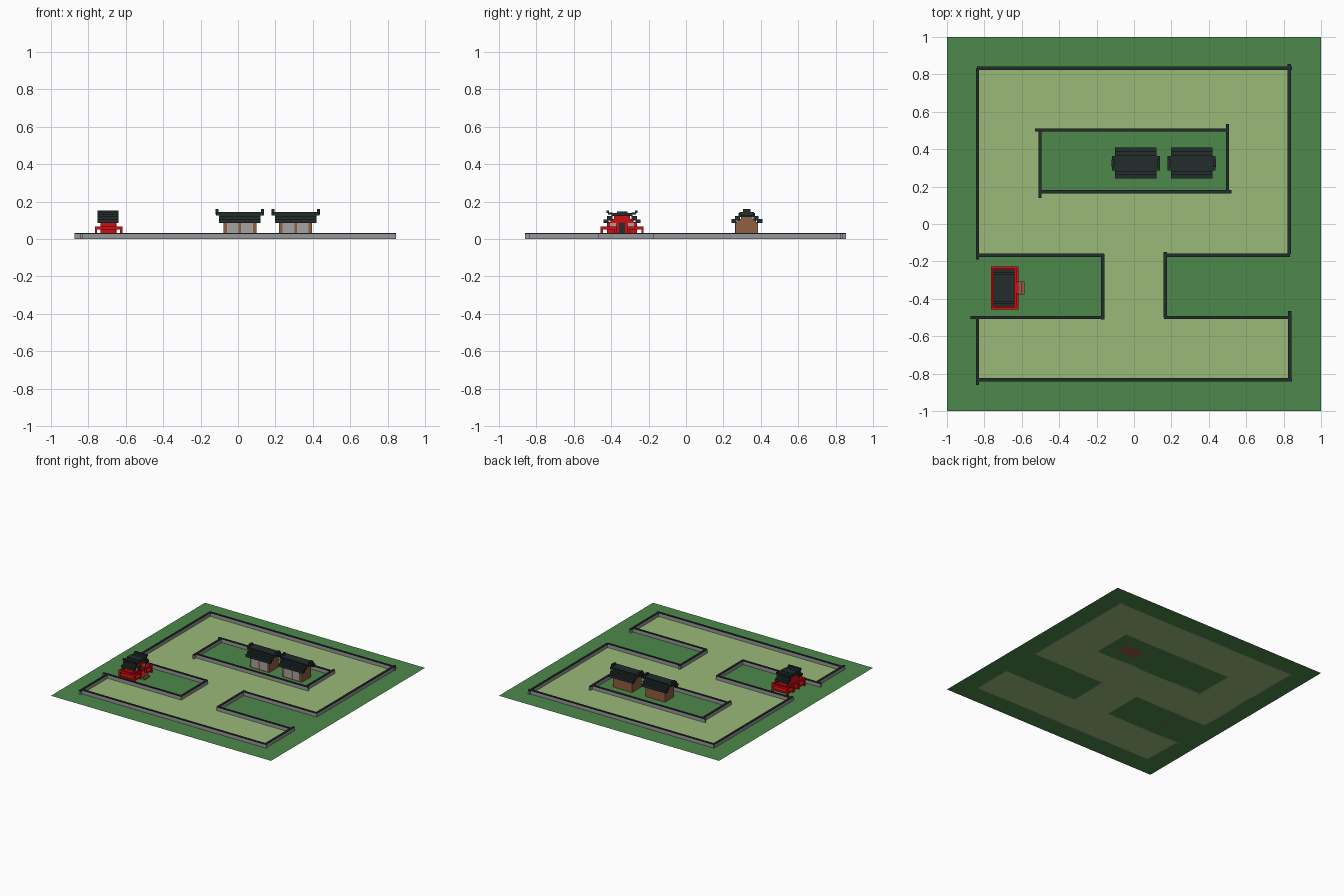
import bpy, bmesh

if "Cube" in bpy.data.objects:
    bpy.data.objects.remove(bpy.data.objects["Cube"])


def material(name, rgb):
    m = bpy.data.materials.new(name)
    m.diffuse_color = (*rgb, 1)
    m.use_nodes = True
    m.node_tree.nodes["Principled BSDF"].inputs["Base Color"].default_value = m.diffuse_color
    return m


GRASS = material("grass green", (0.076, 0.25, 0.069))
PATH = material("light path green", (0.328, 0.491, 0.188))
STONE = material("stone grey", (0.31, 0.31, 0.31))
TILE = material("dark roof tile", (0.016, 0.025, 0.025))
WOOD = material("brown wood", (0.283, 0.114, 0.053))
RED = material("red lacquer", (0.65, 0.004, 0.006))
PANEL = material("pale panel", (0.38, 0.36, 0.36))


def finish(name, bm, *mats):
    me = bpy.data.meshes.new(name)
    bm.to_mesh(me)
    bm.free()
    for m in mats:
        me.materials.append(m)
    ob = bpy.data.objects.new(name, me)
    bpy.context.collection.objects.link(ob)
    return ob


def boxes(name, mat, *items):
    """One object from boxes given as (x0, x1, y0, y1, z0, z1)."""
    bm = bmesh.new()
    for x0, x1, y0, y1, z0, z1 in items:
        for v in bmesh.ops.create_cube(bm, size=1)["verts"]:
            v.co.x = x0 if v.co.x < 0 else x1
            v.co.y = y0 if v.co.y < 0 else y1
            v.co.z = z0 if v.co.z < 0 else z1
    return finish(name, bm, mat)


# Ground sheet: a 12 x 12 grid, path cells chosen by rule
def is_path(x, y):
    if abs(x) > 0.833 or abs(y) > 0.833:
        return False
    if y > -0.167:
        return not (abs(x) < 0.5 and 0.167 < y < 0.5)
    return y < -0.5 or abs(x) < 0.167


bm = bmesh.new()
bmesh.ops.create_grid(bm, x_segments=12, y_segments=12, size=1)
for f in bm.faces:
    c = f.calc_center_median()
    f.material_index = int(is_path(c.x, c.y))
finish("ground", bm, GRASS, PATH)

# Low walls with tiled caps: (fixed coordinate, start, end)
along_x = [(0.833, -0.84, 0.845), (-0.167, -0.84, -0.16), (-0.167, 0.16, 0.833),
           (-0.5, -0.875, -0.165), (-0.5, 0.16, 0.84), (-0.833, -0.84, 0.845),
           (0.503, -0.53, 0.5), (0.172, -0.5, 0.52)]
along_y = [(-0.837, -0.19, 0.833), (0.83, -0.16, 0.855), (-0.167, -0.51, -0.16),
           (0.167, -0.5, -0.15), (-0.837, -0.86, -0.495), (0.833, -0.835, -0.465),
           (-0.503, 0.14, 0.5), (0.5, 0.17, 0.535)]


def wall_boxes(half, z0, z1):
    out = [(a, b, c - half, c + half, z0, z1) for c, a, b in along_x]
    return out + [(c - half, c + half, a, b, z0, z1) for c, a, b in along_y]


boxes("wall_body", STONE, *wall_boxes(0.0065, 0, 0.028))
boxes("wall_cap", TILE, *wall_boxes(0.0085, 0.027, 0.033))


# Brown houses with stepped roofs
def brown_house(label, cx, cy=0.325):
    boxes(label + "_walls", WOOD,
          (cx - 0.088, cx + 0.088, cy - 0.06, cy + 0.06, 0, 0.09),
          (cx - 0.088, cx + 0.088, cy - 0.05, cy + 0.05, 0.09, 0.108),
          (cx - 0.088, cx + 0.088, cy - 0.03, cy + 0.03, 0.108, 0.128))
    boxes(label + "_front_panels", PANEL,
          *[(cx + s * 0.038 - 0.031, cx + s * 0.038 + 0.031,
             cy - 0.063, cy - 0.058, 0.008, 0.085) for s in (-1, 1)])
    steps = []
    for s in (-1, 1):
        for inner, outer, z0, z1 in ((0.055, 0.083, 0.085, 0.106),
                                     (0.036, 0.063, 0.1, 0.122),
                                     (0.0, 0.044, 0.118, 0.138)):
            y0, y1 = sorted((cy + s * inner, cy + s * outer))
            steps.append((cx - 0.111, cx + 0.111, y0, y1, z0, z1))
    boxes(label + "_roof", TILE, *steps)
    ends = [(cx + s * 0.122 - 0.008, cx + s * 0.122 + 0.008,
             cy - 0.02, cy + 0.02, 0.13, 0.161) for s in (-1, 1)]
    boxes(label + "_ridge", TILE,
          (cx - 0.128, cx + 0.128, cy - 0.038, cy + 0.038, 0.125, 0.145), *ends)


brown_house("left_house", 0.01)
brown_house("right_house", 0.308)

# Red pavilion: raised deck, stilts and railing
X0, X1, Y0, Y1, CY = -0.765, -0.618, -0.457, -0.227, -0.342
boxes("pavilion_deck", RED, (X0, X1, Y0, Y1, 0.016, 0.03))
posts = [(x, x + 0.012, y, y + 0.012, 0, 0.066)
         for x in (X0, X1 - 0.012) for y in (Y0, CY - 0.04, CY + 0.028, Y1 - 0.012)]
boxes("pavilion_posts", RED, *posts)
boxes("pavilion_rails", RED,
      (X0, X1, Y0, Y0 + 0.012, 0.05, 0.067),
      (X0, X1, Y1 - 0.012, Y1, 0.05, 0.067),
      (X0, X0 + 0.012, Y0, Y1, 0.05, 0.067),
      (X1 - 0.012, X1, Y0, CY - 0.028, 0.05, 0.067),
      (X1 - 0.012, X1, CY + 0.028, Y1, 0.05, 0.067))

# Pavilion steps
boxes("pavilion_steps", WOOD,
      (X1 - 0.012, -0.602, CY - 0.034, CY + 0.034, 0.012, 0.027),
      (-0.602, -0.586, CY - 0.034, CY + 0.034, 0, 0.014))

# Pavilion walls, door and windows
WX0, WX1 = -0.735, -0.653
boxes("pavilion_walls", RED,
      (WX0, WX1, CY - 0.08, CY + 0.08, 0.03, 0.09),
      (WX0, WX1, CY - 0.062, CY + 0.062, 0.09, 0.108),
      (WX0, WX1, CY - 0.042, CY + 0.042, 0.108, 0.124))
boxes("pavilion_door", TILE, (WX1 - 0.002, WX1 + 0.003, CY - 0.016, CY + 0.016, 0.03, 0.088))
boxes("pavilion_windows", PANEL,
      *[(WX1 - 0.002, WX1 + 0.003, CY + s * 0.048 - 0.015, CY + s * 0.048 + 0.015, 0.068, 0.086)
        for s in (-1, 1)])

# Pavilion stepped roof with upturned edges
RX0, RX1 = -0.752, -0.638
roof = [(RX0, RX1, CY - 0.055, CY + 0.055, 0.122, 0.14),
        (RX0, RX1, CY - 0.028, CY + 0.028, 0.138, 0.146)]
for s in (-1, 1):
    for inner, outer, z0, z1 in ((0.072, 0.1, 0.087, 0.104),
                                 (0.05, 0.08, 0.1, 0.124),
                                 (0.07, 0.084, 0.138, 0.152),
                                 (0.05, 0.074, 0.13, 0.142)):
        y0, y1 = sorted((CY + s * inner, CY + s * outer))
        roof.append((RX0, RX1, y0, y1, z0, z1))
boxes("pavilion_roof", TILE, *roof)
